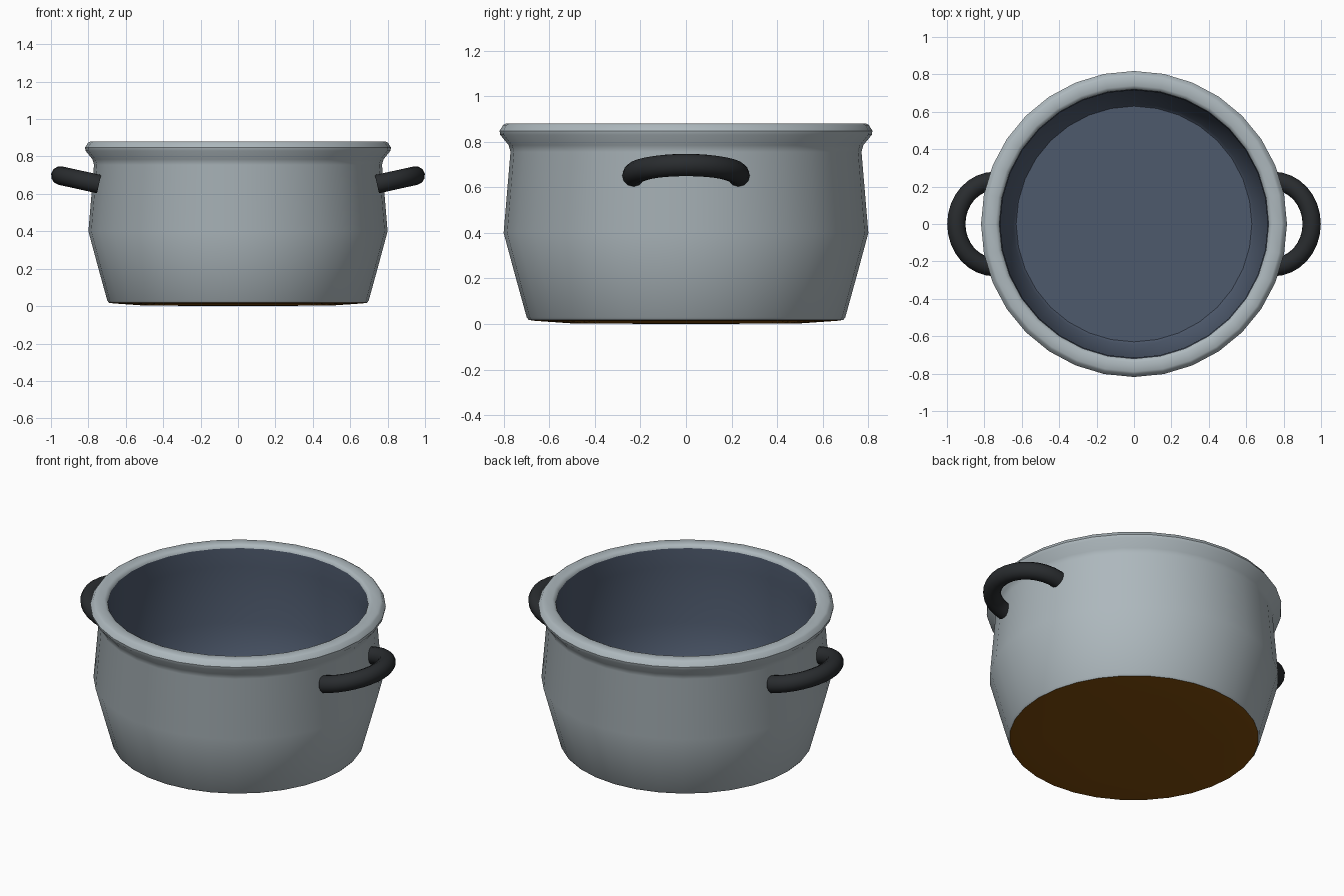
import bpy, bmesh, math
from mathutils import Vector

if "Cube" in bpy.data.objects:
    bpy.data.objects.remove(bpy.data.objects["Cube"])

SEGMENTS = 32


def material(name, rgb):
    mat = bpy.data.materials.new(name)
    mat.diffuse_color = (*rgb, 1)
    mat.use_nodes = True
    mat.node_tree.nodes["Principled BSDF"].inputs["Base Color"].default_value = mat.diffuse_color
    return mat


def finish(name, bm, mat, angle=40):
    bmesh.ops.remove_doubles(bm, verts=bm.verts, dist=1e-5)
    mesh = bpy.data.meshes.new(name)
    bm.to_mesh(mesh)
    bm.free()
    mesh.materials.append(mat)
    obj = bpy.data.objects.new(name, mesh)
    bpy.context.collection.objects.link(obj)
    bpy.ops.object.select_all(action='DESELECT')
    obj.select_set(True)
    bpy.context.view_layer.objects.active = obj
    bpy.ops.object.shade_smooth_by_angle(angle=math.radians(angle))
    return obj


def lathe(name, profile, mat):
    """Spin (radius, height) points, listed bottom-outside to inside."""
    bm = bmesh.new()
    verts = [bm.verts.new((r, 0, z)) for r, z in profile]
    edges = [bm.edges.new(pair) for pair in zip(verts, verts[1:])]
    bmesh.ops.spin(bm, geom=verts + edges, cent=(0, 0, 0), axis=(0, 0, 1),
                   angle=math.tau, steps=SEGMENTS, use_merge=True)
    bmesh.ops.remove_doubles(bm, verts=bm.verts, dist=1e-5)
    # orient faces to the right-hand side of the profile direction
    bm.normal_update()
    a, b = Vector(profile[0]), Vector(profile[1])
    want = Vector((b.y - a.y, 0, a.x - b.x))
    bm.faces.ensure_lookup_table()
    face = min(bm.faces, key=lambda f: (f.calc_center_median()
               - Vector(((a.x + b.x) / 2, 0, (a.y + b.y) / 2))).length)
    if face.normal.dot(want) < 0:
        bmesh.ops.reverse_faces(bm, faces=bm.faces)
    return finish(name, bm, mat)


steel = material("steel", (0.42, 0.48, 0.51))
slate = material("slate lining", (0.075, 0.10, 0.15))
copper = material("copper", (0.22, 0.075, 0.004))
black = material("black handle", (0.022, 0.025, 0.028))

# Outer wall with flared, rounded rim
lathe("pot_body", [(0.69, 0.018), (0.699, 0.03), (0.75, 0.215), (0.80, 0.40),
                   (0.77, 0.755), (0.778, 0.785), (0.815, 0.83), (0.818, 0.848),
                   (0.802, 0.873), (0.79, 0.88), (0.74, 0.88), (0.725, 0.872),
                   (0.72, 0.86)], steel)

# Dark lining: inner wall and floor
lathe("pot_lining", [(0.72, 0.86), (0.715, 0.75), (0.735, 0.40), (0.645, 0.075),
                     (0.63, 0.06), (0, 0.06)], slate)

# Slightly domed copper base
lathe("pot_base", [(0, 0), (0.50, 0.003), (0.66, 0.014), (0.69, 0.018)], copper)


def handle(name, side, arc=16, sides=12, tube=0.05):
    """Half-loop tube, tilted up away from the wall."""
    tilt = math.radians(12.5)
    out = Vector((math.cos(tilt), 0, math.sin(tilt)))
    up = Vector((-math.sin(tilt), 0, math.cos(tilt)))
    across = Vector((0, 1, 0))
    bm = bmesh.new()
    rings = []
    for i in range(arc + 1):
        t = math.pi * i / arc - math.pi / 2
        centre = Vector((0.743, 0, 0.652)) + out * 0.212 * math.cos(t) + across * 0.23 * math.sin(t)
        radial = out * math.cos(t) + across * math.sin(t)
        ring = []
        for j in range(sides):
            a = math.tau * j / sides
            p = centre + tube * (radial * math.cos(a) + up * math.sin(a))
            ring.append(bm.verts.new((p.x * side, p.y, p.z)))
        rings.append(ring)
    for r0, r1 in zip(rings, rings[1:]):
        for j in range(sides):
            k = (j + 1) % sides
            bm.faces.new((r0[j], r1[j], r1[k], r0[k]))
    bm.faces.new(rings[0])
    bm.faces.new(rings[-1])
    bmesh.ops.recalc_face_normals(bm, faces=bm.faces)
    return finish(name, bm, black)


# Side handles
handle("right_handle", 1)
handle("left_handle", -1)
